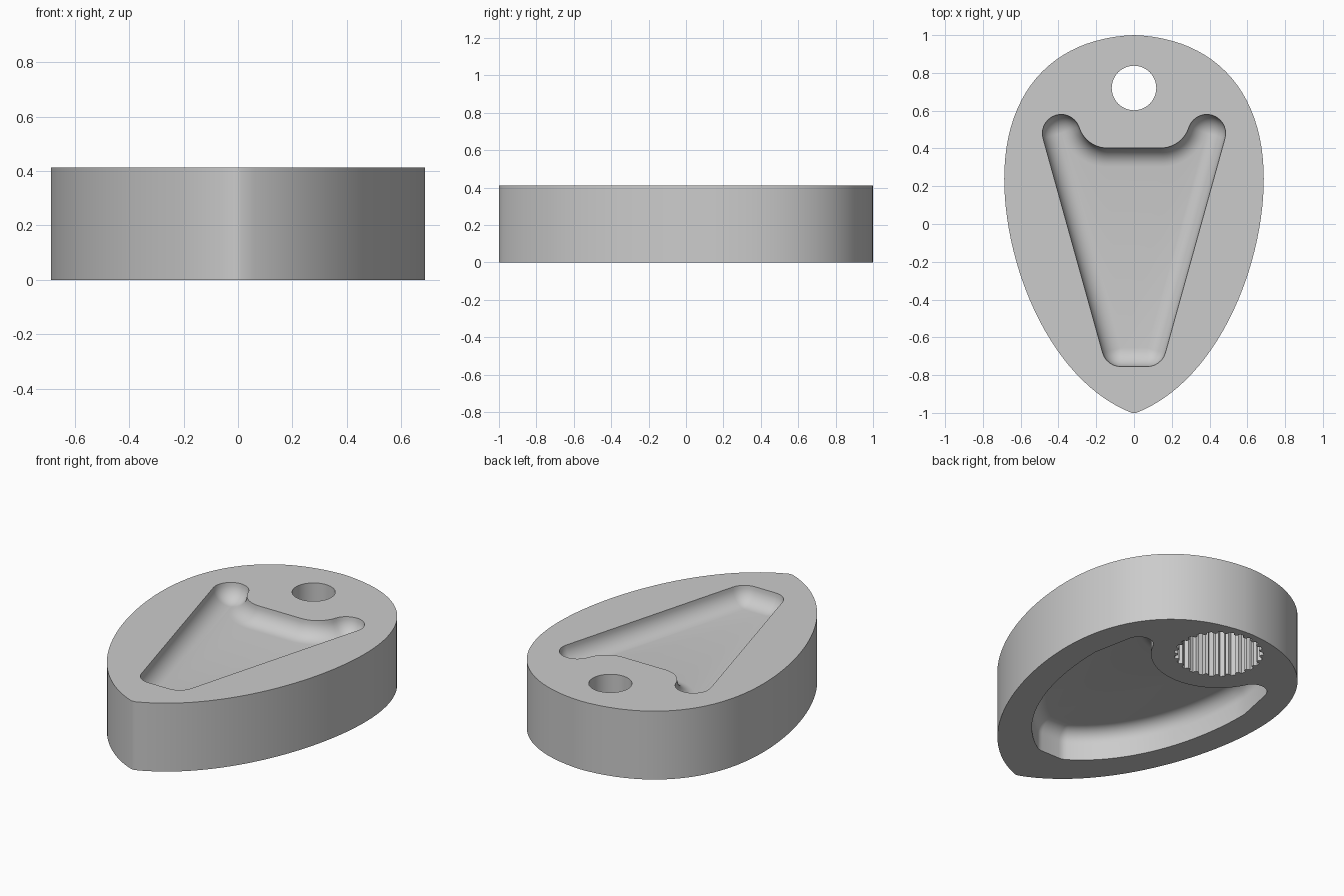
import bpy, bmesh
from math import sin, cos, pi, radians, atan2
from mathutils import Vector
from mathutils.geometry import interpolate_bezier

if "Cube" in bpy.data.objects:
    bpy.data.objects.remove(bpy.data.objects["Cube"])

H = 0.412                     # slab height
HOLE = Vector((0, 0.72))      # shaft centre


def bezier(*pts, n=20):
    return [p.to_2d() for p in interpolate_bezier(*[Vector((*p, 0)) for p in pts], n)]


def arc(centre, radius, a0, a1, n):
    return [Vector(centre) + radius * Vector((cos(a), sin(a)))
            for a in (radians(a0 + (a1 - a0) * i / n) for i in range(n + 1))]


def mirrored(half):
    """Close a right-hand half profile by mirroring it across x = 0."""
    left = [Vector((-p.x, p.y)) for p in reversed(half) if p.x > 1e-4]
    return half + left


def solid(name, rings):
    """Loft a closed solid through rings of equal length."""
    bm = bmesh.new()
    loops = [[bm.verts.new(co) for co in ring] for ring in rings]
    for a, b in zip(loops, loops[1:]):
        for i in range(len(a)):
            j = (i + 1) % len(a)
            bm.faces.new((a[i], a[j], b[j], b[i]))
    bm.faces.new(loops[0])
    bm.faces.new(loops[-1])
    bmesh.ops.remove_doubles(bm, verts=bm.verts, dist=1e-5)
    bmesh.ops.recalc_face_normals(bm, faces=bm.faces)
    mesh = bpy.data.meshes.new(name)
    bm.to_mesh(mesh)
    bm.free()
    ob = bpy.data.objects.new(name, mesh)
    bpy.context.collection.objects.link(ob)
    return ob


def prism(name, pts, z0, z1):
    return solid(name, [[(p.x, p.y, z) for p in pts] for z in (z0, z1)])


def rounded(core):
    """Pair each core point with outward normals, fanned out at convex corners."""
    out = []
    for i, p in enumerate(core):
        d0 = (p - core[i - 1]).normalized()
        d1 = (core[(i + 1) % len(core)] - p).normalized()
        turn = atan2(d0.x * d1.y - d0.y * d1.x, d0.dot(d1))
        start = atan2(d0.y, d0.x) - pi / 2
        if turn > radians(20):
            n = max(3, int(turn / radians(12)))
            steps = [start + turn * k / n for k in range(n + 1)]
        else:
            steps = [start + turn / 2]
        out += [(p, Vector((cos(a), sin(a)))) for a in steps]
    return out


def pocket(name, core, r, z_open, z_floor):
    """Cutter with a floor blended into its walls by a fillet of radius r."""
    up = 1 if z_open > z_floor else -1
    levels = [(r, z_open)]
    for k in range(9):
        t = pi / 2 * k / 8
        levels.append((r * cos(t), z_floor + up * r * (1 - sin(t))))
    pairs = rounded(core)
    return solid(name, [[(*(p + n * o), z) for p, n in pairs] for o, z in levels])


# Teardrop slab with a slightly blunted tip
side = bezier((0.012, -1), (0.445, -0.83), (0.687, -0.22), (0.687, 0.24), n=28)
side += bezier((0.687, 0.24), (0.687, 0.71), (0.42, 0.985), (0, 1), n=24)[1:]
body = prism("teardrop_body", mirrored(side), 0, H)

# Shallow upper pocket: tapered, with two rounded horns
upper_core = [Vector((0.07, -0.655))] + arc((0.14, 0.56), 0.258, -18, -90, 14)
upper = pocket("upper_pocket", mirrored(upper_core), 0.1, H + 0.05, H - 0.1)

# Deeper lower pocket: follows the slab edge and wraps the socket
r = 0.08
lower_core = bezier((0.06, -0.63), (0.32, -0.46), (0.45, -0.08), (0.45, 0.30), n=20)
lower_core += arc(HOLE, 0.37 + r, -26, -90, 14)
lower = pocket("lower_pocket", mirrored(lower_core), r, -0.05, 0.18)

# Shaft hole and toothed socket
hole = prism("shaft_hole", arc(HOLE, 0.118, 0, 360 - 360 / 48, 47), 0.2, H + 0.05)
TEETH = 25
spline = []
for i in range(TEETH):
    for f, rad in ((0, 0.224), (0.3, 0.224), (0.45, 0.243), (0.85, 0.243)):
        a = 2 * pi * (i + f) / TEETH
        spline.append(HOLE + rad * Vector((cos(a), sin(a))))
socket = prism("toothed_socket", spline, -0.05, 0.285)

# Cut every recess, then drop the cutters
cutters = [upper, lower, hole, socket]
for c in cutters:
    c.hide_render = True
    mod = body.modifiers.new(c.name, "BOOLEAN")
    mod.operation = "DIFFERENCE"
    mod.solver = "EXACT"
    mod.object = c
bpy.context.view_layer.objects.active = body
for ob in bpy.context.selected_objects:
    ob.select_set(False)
body.select_set(True)
for c in cutters:
    bpy.ops.object.modifier_apply(modifier=c.name)
for c in cutters:
    bpy.data.objects.remove(c)

# Single grey finish
grey = bpy.data.materials.new("plain_grey")
grey.use_nodes = True
colour = (0.6, 0.6, 0.6, 1)
grey.diffuse_color = colour
grey.node_tree.nodes["Principled BSDF"].inputs["Base Color"].default_value = colour
body.data.materials.clear()
body.data.materials.append(grey)
bpy.ops.object.shade_smooth_by_angle(angle=radians(30))
